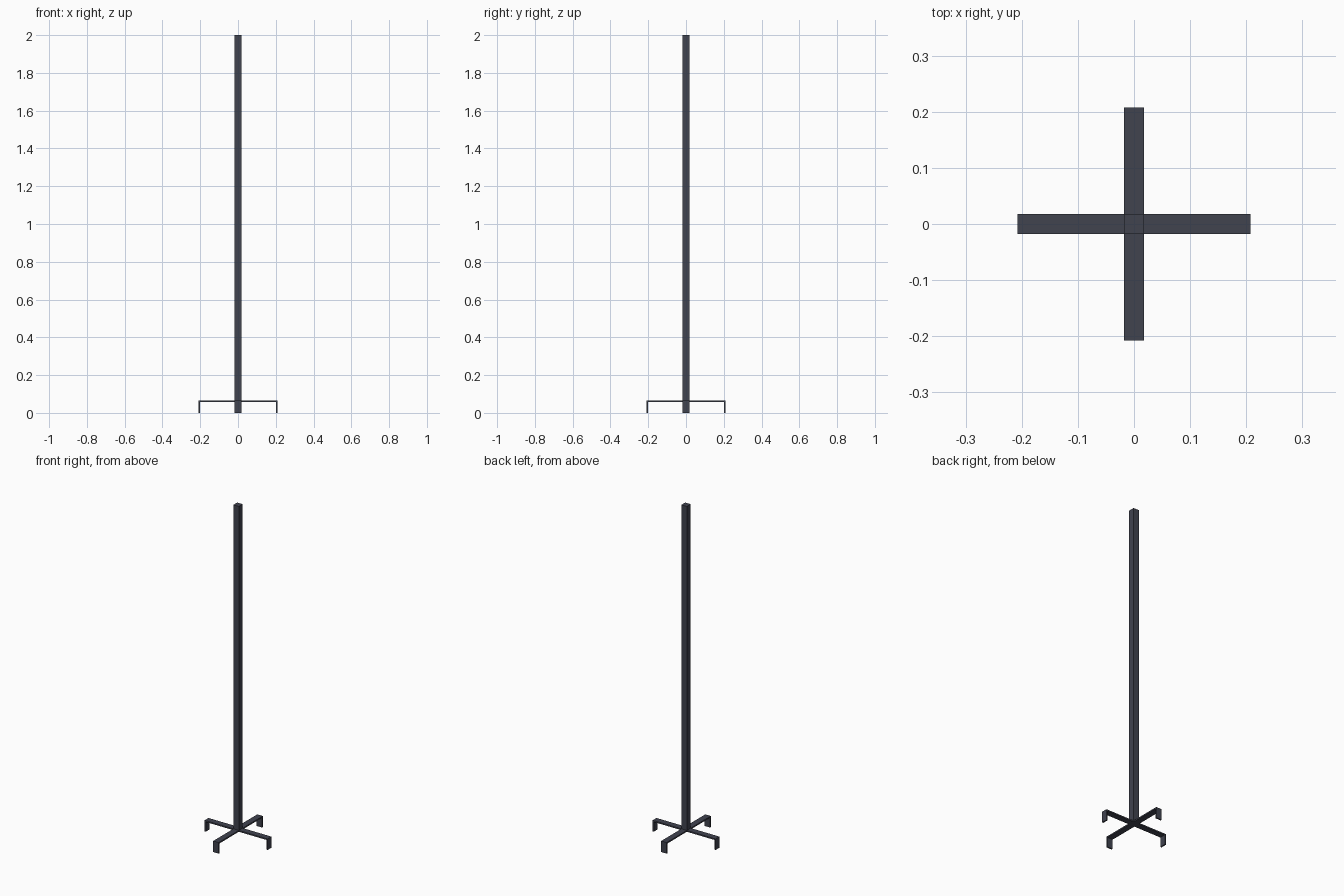
import bpy, bmesh, math
from mathutils import Matrix

if "Cube" in bpy.data.objects:
    bpy.data.objects.remove(bpy.data.objects["Cube"])

steel = bpy.data.materials.new("dark_steel")
steel.diffuse_color = (0.052, 0.056, 0.078, 1)
steel.use_nodes = True
steel.node_tree.nodes["Principled BSDF"].inputs["Base Color"].default_value = steel.diffuse_color

HALF = 0.0182              # half width of pole and straps
REACH = 0.208              # outer reach of the feet
TOP, THICK = 0.066, 0.008  # strap height and thickness


def finish(name, bm):
    bmesh.ops.recalc_face_normals(bm, faces=bm.faces)
    mesh = bpy.data.meshes.new(name)
    bm.to_mesh(mesh)
    bm.free()
    mesh.materials.append(steel)
    obj = bpy.data.objects.new(name, mesh)
    bpy.context.collection.objects.link(obj)
    return obj


# Square post, standing on the hub of the base
bm = bmesh.new()
z0 = TOP - THICK
bmesh.ops.create_cube(bm, size=1, matrix=Matrix.Translation((0, 0, (2 + z0) / 2))
                      @ Matrix.Diagonal((2 * HALF, 2 * HALF, 2 - z0, 1)))
finish("post", bm)

# Bent flat-bar arms with downturned feet
profile = [(HALF, TOP), (REACH, TOP), (REACH, 0), (REACH - THICK, 0),
           (REACH - THICK, z0), (HALF, z0)]
for i, side in enumerate(("right", "back", "left", "front")):
    bm = bmesh.new()
    face = bm.faces.new([bm.verts.new((x, -HALF, z)) for x, z in profile])
    ext = bmesh.ops.extrude_face_region(bm, geom=[face])
    bmesh.ops.translate(bm, vec=(0, 2 * HALF, 0),
                        verts=[g for g in ext["geom"] if isinstance(g, bmesh.types.BMVert)])
    bmesh.ops.rotate(bm, verts=bm.verts, matrix=Matrix.Rotation(i * math.pi / 2, 3, 'Z'))
    finish(side + "_base_arm", bm)
